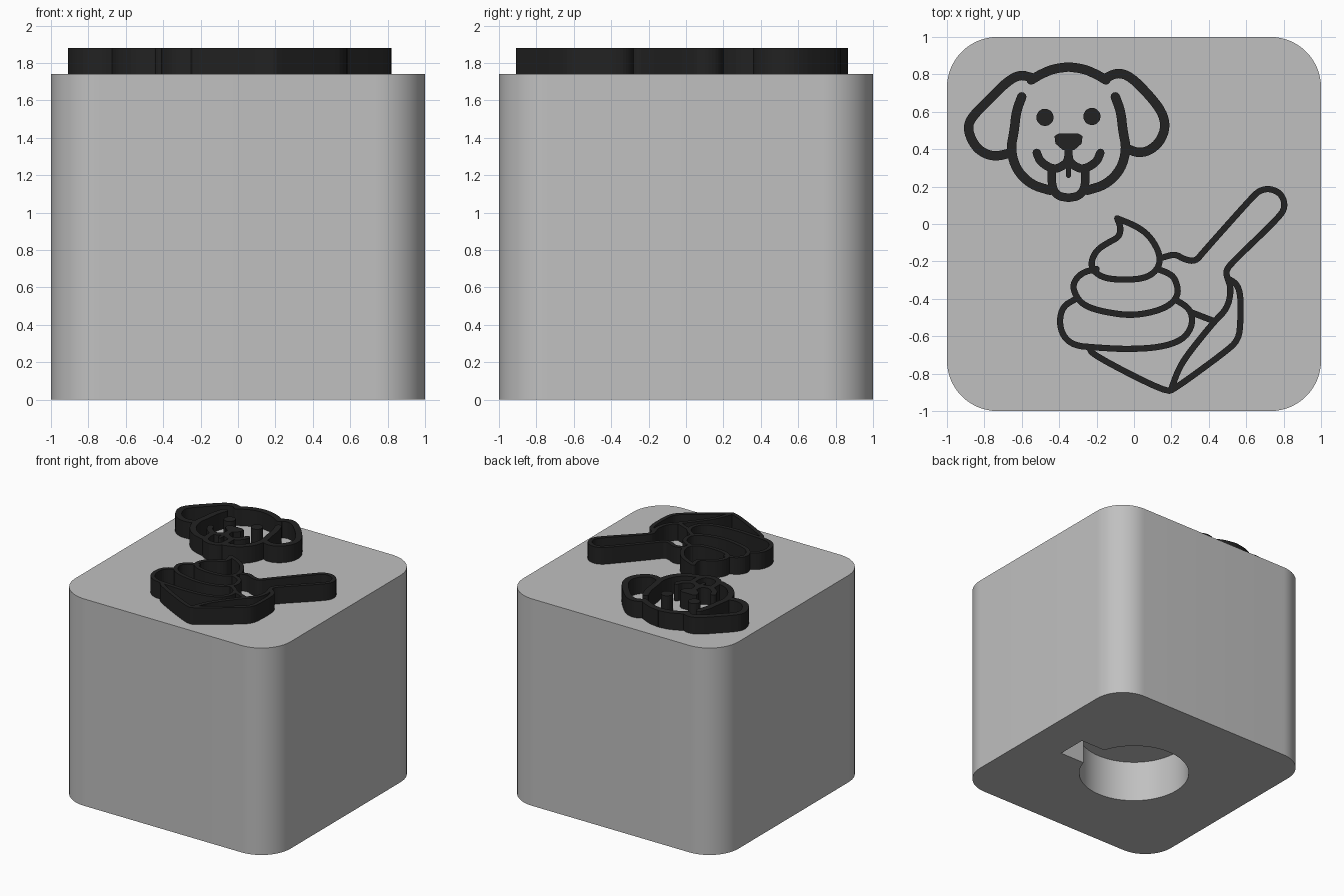
import bpy, bmesh
from math import sin, cos, pi, asin
from mathutils import Vector

old = bpy.data.objects.get("Cube")
if old:
    bpy.data.objects.remove(old, do_unlink=True)

BODY_TOP, RELIEF_TOP = 1.74, 1.88
RELIEF_BASE = BODY_TOP - 0.01
FACE_X = -35          # centre line of the puppy face, in hundredths


def material(name, value):
    mat = bpy.data.materials.new(name)
    mat.use_nodes = True
    colour = (value, value, value, 1)
    mat.diffuse_color = colour
    mat.node_tree.nodes["Principled BSDF"].inputs["Base Color"].default_value = colour
    return mat


grey = material("light grey", 0.53)
black = material("soft black", 0.016)


def make_object(name, bm, mat):
    bmesh.ops.recalc_face_normals(bm, faces=bm.faces[:])
    mesh = bpy.data.meshes.new(name)
    bm.to_mesh(mesh)
    bm.free()
    mesh.materials.append(mat)
    obj = bpy.data.objects.new(name, mesh)
    bpy.context.collection.objects.link(obj)
    return obj


def arc(cx, cy, radius, start, end, steps):
    angles = [start + (end - start) * i / steps for i in range(steps + 1)]
    return [(cx + radius * cos(a), cy + radius * sin(a)) for a in angles]


def prism(bm, outline, low, high):
    """Solid upright prism over a flat outline."""
    rings = [[bm.verts.new((x, y, z)) for x, y in outline] for z in (low, high)]
    for ring in rings:
        bm.faces.new(ring)
    count = len(outline)
    for i in range(count):
        j = (i + 1) % count
        bm.faces.new((rings[0][i], rings[0][j], rings[1][j], rings[1][i]))


def disc(bm, centre, radius, steps=20):
    outline = arc(centre[0], centre[1], radius, 0, 2 * pi, steps)[:-1]
    prism(bm, outline, RELIEF_BASE, RELIEF_TOP)


def smooth_path(points, rounds=2):
    """Corner cutting that keeps both ends."""
    path = [Vector(p) / 100 for p in points]
    for _ in range(rounds):
        cut = [path[0]]
        for a, b in zip(path, path[1:]):
            cut += [a.lerp(b, 0.25), a.lerp(b, 0.75)]
        path = cut + [path[-1]]
    return path


def stroke(bm, points, width):
    """Raised line of rectangular section with round ends."""
    path = smooth_path(points)
    sections = []
    for i, p in enumerate(path):
        before = (p - path[max(i - 1, 0)]).normalized()
        after = (path[min(i + 1, len(path) - 1)] - p).normalized()
        along = (before + after).normalized()
        side = Vector((-along.y, along.x)) * width / 2
        a, b = p + side, p - side
        corners = ((a, RELIEF_BASE), (b, RELIEF_BASE), (b, RELIEF_TOP), (a, RELIEF_TOP))
        sections.append([bm.verts.new((c.x, c.y, z)) for c, z in corners])
    for s, t in zip(sections, sections[1:]):
        for k in range(4):
            n = (k + 1) % 4
            bm.faces.new((s[k], s[n], t[n], t[k]))
    bm.faces.new(sections[0])
    bm.faces.new(sections[-1])
    for end in (path[0], path[-1]):
        disc(bm, end, width / 2, 12)


def line_part(name, paths, width):
    bm = bmesh.new()
    for points in paths:
        stroke(bm, points, width)
    return make_object(name, bm, black)


def both_sides(points):
    """The path on each side of the face centre line."""
    return [[(FACE_X + s * x, y) for x, y in points] for s in (-1, 1)]


# Block with rounded upright corners
bm = bmesh.new()
outline = []
r = 0.27
for n, (sx, sy) in enumerate(((1, 1), (-1, 1), (-1, -1), (1, -1))):
    outline += arc(sx * (1 - r), sy * (1 - r), r, n * pi / 2, (n + 1) * pi / 2, 16)
prism(bm, outline, 0, BODY_TOP)
body = make_object("block", bm, grey)

# Round socket with a side slot, cut into the underside
hole, slot, reach = 0.44, 0.13, 0.655
start = asin(slot / hole)
bm = bmesh.new()
keyhole = arc(0, 0, hole, start, 2 * pi - start, 64) + [(reach, -slot), (reach, slot)]
prism(bm, keyhole, -0.1, 0.355)
cutter = make_object("socket_cutter", bm, grey)
cutter.hide_render = True
cut = body.modifiers.new("socket", "BOOLEAN")
cut.operation, cut.solver, cut.object = "DIFFERENCE", "EXACT", cutter
bpy.ops.object.select_all(action="DESELECT")
bpy.context.view_layer.objects.active = body
body.select_set(True)
bpy.ops.object.modifier_apply(modifier=cut.name)
bpy.data.objects.remove(cutter, do_unlink=True)
bpy.ops.object.shade_smooth_by_angle(angle=0.6)

# Puppy head
BOLD, FINE = 0.05, 0.033
right_ear = [(-54, 78), (-61, 80), (-68, 76), (-77, 67), (-87, 57), (-89, 51),
             (-86, 43), (-81, 38), (-74, 36), (-66, 38)]
left_ear = [(-15, 78), (-9, 81), (-2, 79), (8, 69), (15, 60), (17, 52),
            (14, 44), (8, 39), (2, 38), (-3, 40)]
line_part("puppy_ears", [right_ear, left_ear], BOLD)
crown = [(20, 77), (15, 80), (8, 83), (0, 84)]
cheek = [(25, 68), (28, 60), (29, 50), (31, 40), (28, 29), (20, 21), (10, 18)]
line_part("puppy_face", both_sides(crown) + both_sides(cheek), BOLD)
smile = [(17, 38), (15, 33), (8, 29), (3, 31), (0, 34), (0, 41)]
tongue = [(9, 30), (9, 20), (6, 15), (0, 14)]
line_part("puppy_mouth", both_sides(smile) + both_sides(tongue), 0.045)
line_part("tongue_crease", [[(FACE_X, 31), (FACE_X, 26)]], 0.028)

bm = bmesh.new()
for eye in ((-0.476, 0.57), (-0.225, 0.575)):
    disc(bm, eye, 0.046)
make_object("puppy_eyes", bm, black)

half_nose = [(5, 48.5), (7.5, 47), (7, 43), (3, 39.5)]
right, left = both_sides(half_nose)
bm = bmesh.new()
prism(bm, [(x / 100, y / 100) for x, y in right + left[::-1]], RELIEF_BASE, RELIEF_TOP)
make_object("puppy_nose", bm, black)

# Swirled cream in three tiers
peak = [(-9, 3), (-7, -2), (-8, -7), (-14, -10), (-20, -14), (-23, -20), (-22, -25),
        (-16, -29), (-5, -30), (6, -29), (12, -25), (14, -20), (13, -14), (8, -6),
        (1, -1), (-9, 3)]
middle = [(-20, -24), (-28, -26), (-33, -32), (-31, -39), (-26, -44), (-16, -47),
          (-2, -49), (11, -47), (20, -43), (24, -37), (22, -29), (18, -26), (12, -24)]
lower = [(-31, -40), (-38, -44), (-40, -52), (-38, -60), (-32, -65), (-21, -66),
         (-4, -67), (14, -66), (26, -62), (31, -55), (31, -48), (28, -44), (23, -41)]
line_part("cream_swirl", [peak, middle, lower], FINE)

# Folded carton
rim = [(-24, -66), (-22, -70), (17, -90), (22, -88), (48, -69), (56, -62),
       (57, -51), (57, -38), (55, -32), (50, -29)]
fold = [(20, -88), (24, -77), (30, -68), (43, -52), (50, -45), (52, -35), (50, -29)]
edge = [(30, -47), (43, -52)]
line_part("carton", [rim, fold, edge], FINE)

# Spoon
spoon = [(50, -29), (49, -25), (53, -20), (77, 3), (81, 9), (79, 16), (73, 19),
         (67, 18), (62, 13), (37, -15), (33, -20), (27, -19), (22, -16), (15, -18)]
line_part("spoon", [spoon], FINE)
